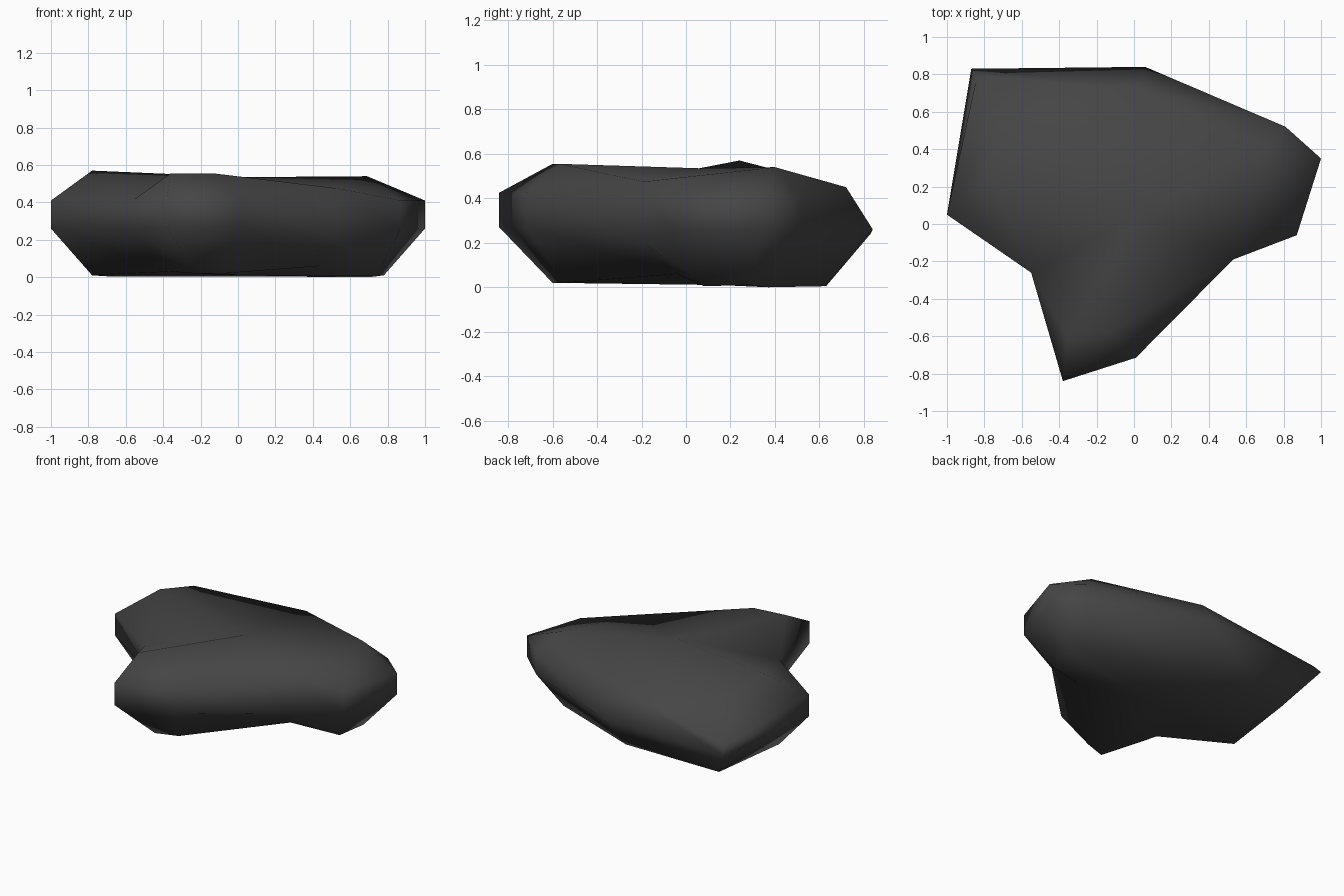
import bpy, bmesh

if "Cube" in bpy.data.objects:
    bpy.data.objects.remove(bpy.data.objects["Cube"])

# Three-lobed stone: plan outline (x, y, lower edge z, upper edge z)
outline = [(-.87, .83, .24, .29), (.06, .84, .26, .45), (.81, .52, .25, .40),
           (1.0, .35, .26, .41), (.87, -.06, .26, .41), (.53, -.19, .20, .475),
           (.01, -.715, .27, .425), (-.38, -.84, .27, .425), (-.55, -.26, .26, .42),
           (-1.0, .05, .26, .41)]
# Inset outline of the underside
under = [(-.70, .63, .005), (.03, .63, .005), (.70, .37, 0), (.78, .29, .01),
         (.74, .08, .005), (.44, -.04, .06), (-.08, -.55, .02), (-.23, -.60, .02),
         (-.36, -.20, .03), (-.78, .07, .01)]
# Crown points: left peak, left shoulder, right peak, two front peaks, centre
crown = {"L": (-.78, .24, .57), "K": (-.73, .55, .49), "R": (.69, .40, .54),
         "G": (-.13, -.57, .555), "H": (-.36, -.60, .555), "C": (.03, .06, .535)}
# Crown triangles: digits are upper outline points, letters are crown points
crown_faces = ("01K 1CK 1RC 12R 23R 34R 45R 5CR 5GC 56G 67G 7HG 78H 8CH GHC "
               "8LC 89L 9KL 90K KCL").split()

lower = [(x, y, a) for x, y, a, b in outline]
upper = [(x, y, b) for x, y, a, b in outline]
upper[0] = (-.84, .79, .29)   # the back edge leans inwards
upper[1] = (.03, .72, .45)

# Loft the sides
bm = bmesh.new()
rings = [[bm.verts.new(p) for p in ring] for ring in (under, lower, upper)]
n = len(outline)
for r0, r1 in zip(rings, rings[1:]):
    for i in range(n):
        j = (i + 1) % n
        bm.faces.new((r0[i], r0[j], r1[j], r1[i]))

# Underside fan
base = bm.verts.new((0, .15, .01))
for i in range(n):
    bm.faces.new((rings[0][i], rings[0][(i + 1) % n], base))

# Crown
points = {k: bm.verts.new(p) for k, p in crown.items()}
points.update({str(i): v for i, v in enumerate(rings[-1])})
for face in crown_faces:
    bm.faces.new([points[k] for k in face])

bmesh.ops.recalc_face_normals(bm, faces=bm.faces)
for f in bm.faces:
    f.smooth = True

mesh = bpy.data.meshes.new("stone")
bm.to_mesh(mesh)
bm.free()
mat = bpy.data.materials.new("dark grey")
mat.diffuse_color = (.06, .06, .06, 1)
mat.use_nodes = True
mat.node_tree.nodes["Principled BSDF"].inputs["Base Color"].default_value = mat.diffuse_color
mesh.materials.append(mat)
stone = bpy.data.objects.new("stone", mesh)
bpy.context.collection.objects.link(stone)
